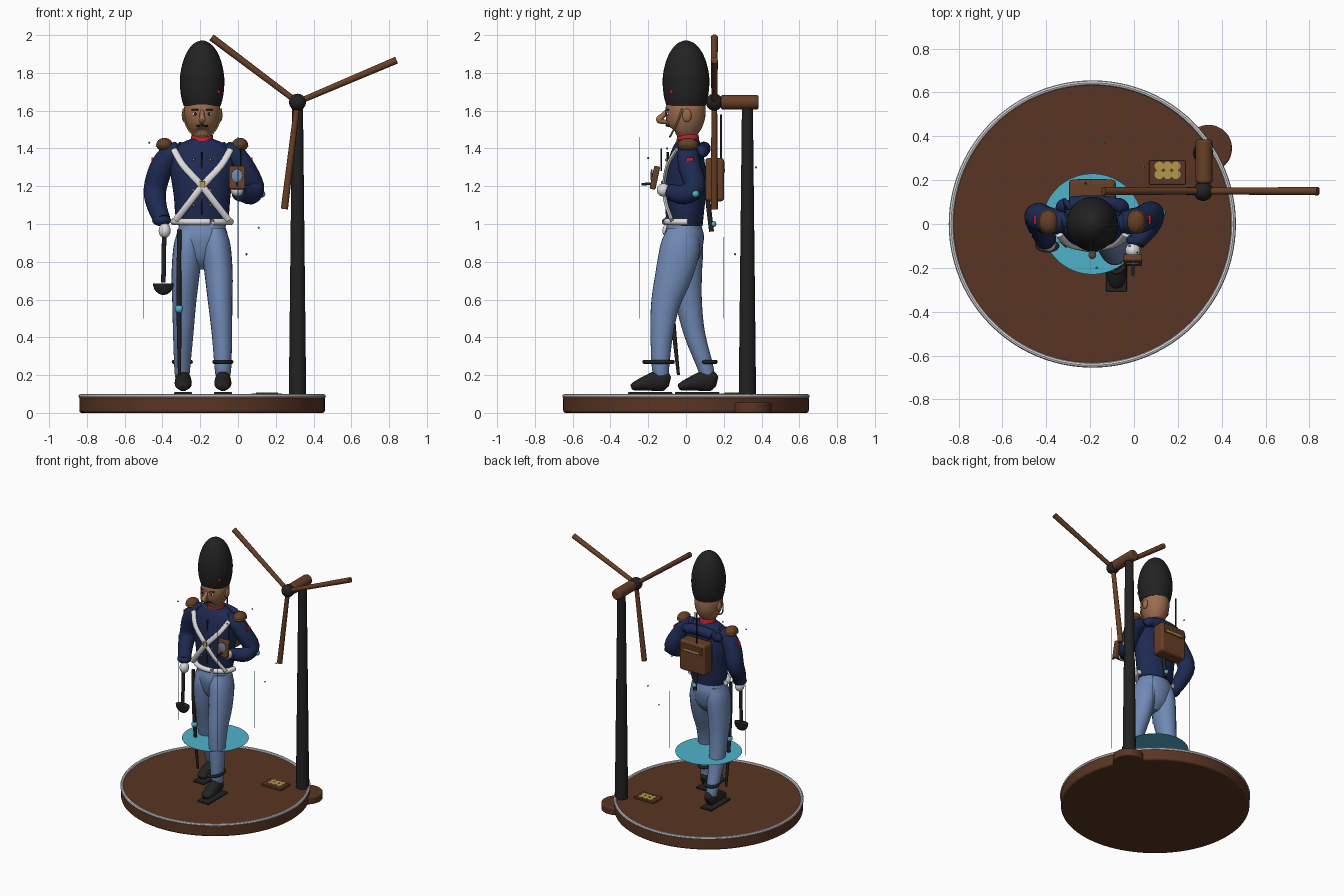
import bpy, bmesh, math
from mathutils import Vector, Matrix

cube = bpy.data.objects.get("Cube")
if cube:
    bpy.data.objects.remove(cube, do_unlink=True)


def material(name, r, g, b):
    m = bpy.data.materials.new(name)
    m.use_nodes = True
    m.diffuse_color = (r, g, b, 1)
    m.node_tree.nodes["Principled BSDF"].inputs["Base Color"].default_value = (r, g, b, 1)
    return m


WOOD = material("dark wood", .10, .036, .017)
LEATHER = material("leather", .135, .05, .02)
BLACK = material("black", .016, .016, .016)
NAVY = material("navy cloth", .013, .023, .085)
BLUE = material("pale blue cloth", .16, .25, .46)
CYAN = material("cyan", .08, .45, .60)
SKIN = material("skin", .33, .15, .075)
WHITE = material("white", .72, .72, .74)
RED = material("red", .55, .015, .03)
GOLD = material("gold", .45, .31, .07)
CX = -.19  # the figure and the base share this centre line


def finish(name, bm, mat, smooth=True):
    bmesh.ops.recalc_face_normals(bm, faces=bm.faces)
    me = bpy.data.meshes.new(name)
    bm.to_mesh(me)
    bm.free()
    me.materials.append(mat)
    ob = bpy.data.objects.new(name, me)
    bpy.context.collection.objects.link(ob)
    if smooth:
        bpy.ops.object.select_all(action='DESELECT')
        ob.select_set(True)
        bpy.context.view_layer.objects.active = ob
        bpy.ops.object.shade_smooth_by_angle(angle=math.radians(40))
    return ob


def ball(name, mat, loc, size, seg=24):
    bm = bmesh.new()
    bmesh.ops.create_uvsphere(bm, u_segments=seg, v_segments=seg // 2, radius=1)
    bmesh.ops.scale(bm, vec=Vector(size), verts=bm.verts)
    bmesh.ops.translate(bm, vec=Vector(loc), verts=bm.verts)
    return finish(name, bm, mat)


def rod(name, mat, a, b, r1, r2=None, seg=24, bevel=0):
    a, b = Vector(a), Vector(b)
    d = b - a
    bm = bmesh.new()
    bmesh.ops.create_cone(bm, cap_ends=True, segments=seg, radius1=r1,
                          radius2=r1 if r2 is None else r2, depth=d.length)
    turn = Vector((0, 0, 1)).rotation_difference(d).to_matrix().to_4x4()
    bm.transform(Matrix.Translation((a + b) / 2) @ turn)
    ob = finish(name, bm, mat)
    if bevel:
        add_bevel(ob, bevel)
    return ob


def add_bevel(ob, width):
    mod = ob.modifiers.new("bevel", 'BEVEL')
    mod.width, mod.segments, mod.limit_method = width, 3, 'ANGLE'


def box(name, mat, loc, size, bevel=0, tilt=0):
    bm = bmesh.new()
    bmesh.ops.create_cube(bm, size=1)
    bmesh.ops.scale(bm, vec=Vector(size), verts=bm.verts)
    bm.transform(Matrix.Translation(loc) @ Matrix.Rotation(tilt, 4, 'X'))
    ob = finish(name, bm, mat, False)
    if bevel:
        add_bevel(ob, bevel)
    return ob


def loft(name, mat, pts, seg=24, steps=4, closed=False):
    """Smooth tube through (x, y, z, width, depth) stations."""
    pts = [Vector(p if len(p) == 5 else (*p, p[3])) for p in pts]
    n, path = len(pts), []
    for i in range(n if closed else n - 1):
        if closed:
            p0, p1, p2, p3 = (pts[(i + k) % n] for k in (-1, 0, 1, 2))
        else:
            p0, p1, p2, p3 = (pts[min(max(i + k, 0), n - 1)] for k in (-1, 0, 1, 2))
        for s in range(steps):
            t = s / steps
            path.append((p1 * 2 + (p2 - p0) * t + (p0 * 2 - p1 * 5 + p2 * 4 - p3) * t * t
                         + (p1 * 3 - p0 - p2 * 3 + p3) * t ** 3) / 2)
    if not closed:
        path.append(pts[-1])
    m, bm, rings = len(path), bmesh.new(), []
    for i, p in enumerate(path):
        nxt = path[(i + 1) % m] if closed else path[min(i + 1, m - 1)]
        prv = path[i - 1] if closed else path[max(i - 1, 0)]
        t = Vector((nxt - prv)[:3]).normalized()
        ref = Vector((0, 0, 1)) if closed else Vector((1, 0, 0))
        if abs(t.dot(ref)) > .95:
            ref = Vector((0, 1, 0))
        u = (ref - t * ref.dot(t)).normalized()
        v = t.cross(u)
        c = Vector(p[:3])
        rings.append([bm.verts.new(c + u * p[3] * math.cos(k * math.tau / seg)
                                   + v * p[4] * math.sin(k * math.tau / seg)) for k in range(seg)])
    for i in range(m if closed else m - 1):
        a, b = rings[i], rings[(i + 1) % m]
        for k in range(seg):
            bm.faces.new((a[k], a[(k + 1) % seg], b[(k + 1) % seg], b[k]))
    if not closed:
        bm.faces.new(rings[0])
        bm.faces.new(rings[-1])
    return finish(name, bm, mat)


def hoop(name, mat, loc, rx, ry, r, seg=12, count=24):
    x, y, z = loc
    arc = [(x + rx * math.cos(i * math.tau / count), y + ry * math.sin(i * math.tau / count), z, r)
           for i in range(count)]
    return loft(name, mat, arc, seg, 2, True)


# Base with rim and the lug under the mast
rod("base", WOOD, (CX, 0, 0), (CX, 0, .088), .65, seg=96, bevel=.012)
hoop("base_rim", WHITE, (CX, 0, .088), .644, .644, .011, 8, 48)
rod("mast_lug", WOOD, (.34, .345, 0), (.34, .345, .056), .107, seg=48, bevel=.008)

# Wind turbine
HUB = Vector((.315, .15, 1.645))
rod("mast", BLACK, (.315, .325, .085), (.315, .325, 1.63), .046, .029)
rod("nacelle", LEATHER, (.32, .185, 1.645), (.32, .385, 1.645), .039, bevel=.012)
rod("hub_shaft", BLACK, HUB, (.315, .2, 1.645), .02)
ball("hub", BLACK, HUB, (.045, .045, .045))
for i in range(3):
    ang = math.radians(23 + 120 * i)
    tip = HUB + Vector((math.cos(ang), 0, math.sin(ang))) * .57
    rod(f"blade_{i + 1}", LEATHER, HUB, tip, .015, .019, 16)

# Floor tray with gold discs
box("tray", WOOD, (.152, .235, .094), (.165, .11, .016), .004)
for i in range(3):
    for j in range(2):
        x, y = .115 + .038 * i, .226 + .038 * j
        rod("tray_disc", GOLD, (x, y, .1), (x, y, .108), .021)

# Thin cyan disc, uprights and floating specks
rod("glow_disc", CYAN, (CX, 0, .4495), (CX, 0, .4505), .23, seg=64)
for x, y, top in ((-.5, 0, 1.15), (0, -.245, 1.46), (0, .2, .93)):
    rod("upright", CYAN, (x, y, .5), (x, y, top), .0018, seg=6)
for p in ((-.47, -.05, 1.43), (-.02, -.1, 1.4), (.11, .3, .98), (.045, .26, .84),
          (-.17, -.2, 1.35), (-.14, .37, 1.3)):
    ball("speck", CYAN, p, (.006, .006, .006), 8)

# Trousers
loft("hips", BLUE, [(CX, -.01, .76, .05, .03), (CX, -.01, .82, .11, .08), (CX, -.01, .92, .137, .105),
                    (CX, -.01, .98, .125, .095), (CX, -.01, 1.02, .115, .085)])
loft("left_leg", BLUE, [(-.12, -.02, .97, .055, .08), (-.115, -.03, .88, .076, .105),
                        (-.102, -.065, .73, .074, .098), (-.094, -.108, .58, .064, .077),
                        (-.085, -.128, .42, .054, .06), (-.08, -.135, .25, .045, .047),
                        (-.08, -.13, .2, .04, .04)])
loft("right_leg", BLUE, [(-.26, -.01, .97, .055, .08), (-.265, -.01, .88, .076, .1),
                         (-.278, -.005, .73, .074, .09), (-.285, .015, .58, .063, .07),
                         (-.29, .045, .42, .054, .056), (-.295, .1, .25, .043, .043),
                         (-.295, .115, .19, .038, .038)])

# Shoes, soles and ankle straps
for side, x, y in (("left", -.08, -.19), ("right", -.29, .06)):
    loft(side + "_shoe", BLACK, [(x, y - .1, .135, .012, .012), (x, y - .085, .14, .034, .022),
                                 (x, y - .03, .155, .045, .038), (x, y + .04, .17, .042, .055),
                                 (x, y + .08, .17, .036, .052), (x, y + .105, .165, .014, .025)])
    box(side + "_sole", BLACK, (x, y, .103), (.095, .235, .014), .005)
for side, x, y, ry in (("left", -.08, -.145, .075), ("right", -.295, .115, .042)):
    hoop(side + "_ankle_strap", BLACK, (x, y, .27), .045, ry, .011)

# Coat
loft("coat", NAVY, [(CX, 0, .99, .125, .088), (CX, 0, 1.05, .142, .094), (CX, -.002, 1.15, .15, .106),
                    (CX, 0, 1.27, .168, .106), (CX, .005, 1.36, .172, .09), (CX, .01, 1.42, .125, .07),
                    (CX, .01, 1.45, .06, .055)], 32)
loft("shoulder_roll", NAVY, [(-.34, .07, 1.36, .02), (-.31, .085, 1.385, .035), (CX, .095, 1.4, .036),
                             (-.07, .085, 1.385, .035), (-.04, .07, 1.36, .02)])
loft("right_arm", NAVY, [(-.29, .01, 1.4, .035), (-.35, .01, 1.375, .056), (-.405, .02, 1.3, .062),
                         (-.44, .035, 1.18, .06), (-.428, -.02, 1.09, .052), (-.4, -.07, 1.02, .044)])
loft("left_arm", NAVY, [(-.09, .01, 1.4, .035), (-.03, .01, 1.375, .056), (.03, .02, 1.3, .06),
                        (.08, .045, 1.2, .058), (.065, -.01, 1.155, .052), (.01, -.08, 1.17, .042)])
ball("right_cuff", NAVY, (-.405, -.065, 1.02), (.05, .05, .032))
ball("left_cuff", NAVY, (.012, -.075, 1.165), (.046, .032, .046))
ball("right_hand", WHITE, (-.388, -.09, .965), (.032, .035, .04))
ball("left_hand", WHITE, (-.005, -.12, 1.18), (.034, .035, .035))
rod("coat_seam", BLACK, (CX, -.103, 1.05), (CX, -.096, 1.38), .006, seg=8)

# Shoulder pads and arm patches
for s in (-1, 1):
    x = CX + s * .2
    ball("shoulder_pad", LEATHER, (x, .01, 1.42), (.043, .054, .036))
    hoop("shoulder_pad_trim", GOLD, (x, .01, 1.412), .042, .053, .004, 6)
    box("arm_patch", RED, (CX + s * .258, .02, 1.33), (.02, .04, .042))

# Belts and buttons
for s in (-1, 1):
    loft("cross_belt", WHITE, [(CX + s * .15, -.05, 1.395, .018, .01), (CX + s * .1, -.098, 1.31, .018, .01),
                               (CX, -.116, 1.2, .018, .01), (CX - s * .07, -.106, 1.11, .018, .01),
                               (CX - s * .14, -.075, 1.02, .018, .01)], 12)
arc = [math.pi * (1 + i / 12) for i in range(13)]
loft("waist_belt", WHITE, [(CX + .15 * math.cos(a), .01 + .12 * math.sin(a), 1.012, .018) for a in arc], 12, 2)
box("belt_plate", GOLD, (CX, -.126, 1.21), (.03, .012, .036), .004)
for i in range(4):
    for s in (-1, 1):
        ball("button", GOLD, (CX + s * .045, -.104, 1.1 + .08 * i), (.007, .007, .007), 10)

# Head
rod("collar", RED, (CX, .01, 1.425), (CX, .01, 1.475), .062, .056, bevel=.006)
loft("head", SKIN, [(CX, -.045, 1.462, .02, .02), (CX, -.03, 1.475, .05, .06), (CX, -.015, 1.51, .075, .088),
                    (CX, -.005, 1.56, .092, .104), (CX, -.002, 1.61, .096, .106), (CX, 0, 1.66, .085, .1)], 32)
loft("nose", SKIN, [(CX, -.1, 1.6, .01), (CX, -.122, 1.575, .014), (CX, -.142, 1.553, .018),
                    (CX, -.12, 1.542, .013), (CX, -.09, 1.54, .008)], 12)
loft("mouth", BLACK, [(CX - .03, -.09, 1.518, .004), (CX, -.102, 1.522, .007), (CX + .03, -.09, 1.518, .004)], 10)
for s in (-1, 1):
    ball("ear", SKIN, (CX + s * .094, .005, 1.575), (.014, .024, .036))
    ball("eye", WHITE, (CX + s * .036, -.094, 1.583), (.016, .009, .009), 16)
    ball("pupil", BLACK, (CX + s * .036, -.1, 1.583), (.008, .006, .008), 12)
    rod("brow", BLACK, (CX + s * .02, -.105, 1.605), (CX + s * .056, -.092, 1.605), .004, seg=8)
loft("chin_strap", GOLD, [(CX - .1, -.02, 1.61, .005), (CX - .09, -.045, 1.54, .005), (CX - .055, -.075, 1.48, .005),
                          (CX, -.085, 1.462, .005), (CX + .055, -.075, 1.48, .005),
                          (CX + .09, -.045, 1.54, .005), (CX + .1, -.02, 1.61, .005)], 8)
loft("fur_hat", BLACK, [(CX, 0, z, r, r * 1.05) for z, r in
                        ((1.625, .098), (1.68, .112), (1.76, .118), (1.83, .109),
                         (1.89, .09), (1.935, .064), (1.96, .036), (1.972, .006))], 36)
ball("hat_badge", RED, (CX + .085, -.075, 1.7), (.01, .01, .012), 12)

# Backpack with aerial
box("backpack", LEATHER, (CX, .152, 1.235), (.215, .1, .23), .018)
box("backpack_stripe", GOLD, (CX, .203, 1.285), (.13, .006, .012))
box("backpack_flap", WOOD, (CX, .2, 1.3), (.18, .008, .06), .003)
rod("aerial", BLACK, (-.22, .185, 1.34), (-.22, .185, 1.58), .006, seg=10)
rod("back_baton", BLACK, (-.17, .115, 1.13), (-.17, .135, .96), .013, seg=12)
ball("baton_light", CYAN, (-.17, .145, 1.0), (.016, .016, .016), 12)
ball("elbow_light", CYAN, (.125, .05, 1.16), (.02, .02, .02), 12)

# Ladle in the right hand
rod("ladle_handle", BLACK, (-.39, -.095, 1.0), (-.395, -.1, .69), .012, seg=12)
bm = bmesh.new()
bmesh.ops.create_uvsphere(bm, u_segments=24, v_segments=16, radius=.055)
bmesh.ops.bisect_plane(bm, geom=bm.verts[:] + bm.edges[:] + bm.faces[:], plane_co=(0, 0, 0),
                       plane_no=(0, 0, 1), clear_outer=True)
bmesh.ops.holes_fill(bm, edges=[e for e in bm.edges if e.is_boundary])
bm.transform(Matrix.Translation((-.395, -.1, .685)) @ Matrix.Diagonal((1, .55, 1.1, 1)))
finish("ladle_bowl", bm, BLACK)

# Sabre at the right hip
loft("sabre", BLACK, [(-.31, -.095, .97, .012), (-.312, -.088, .75, .013), (-.312, -.07, .5, .013),
                      (-.31, -.04, .2, .008)], 12)
ball("sabre_light", CYAN, (-.312, -.078, .55), (.022, .022, .022), 16)

# Handheld device in the left hand
box("device", LEATHER, (-.005, -.165, 1.245), (.085, .032, .125), .008, math.radians(-12))
ball("device_screen", BLUE, (-.005, -.182, 1.255), (.03, .006, .036))
rod("device_stylus", BLACK, (-.005, -.235, 1.21), (-.005, -.17, 1.215), .007, seg=10)
rod("device_aerial", BLACK, (.015, -.13, 1.28), (.015, -.13, 1.4), .004, seg=8)
